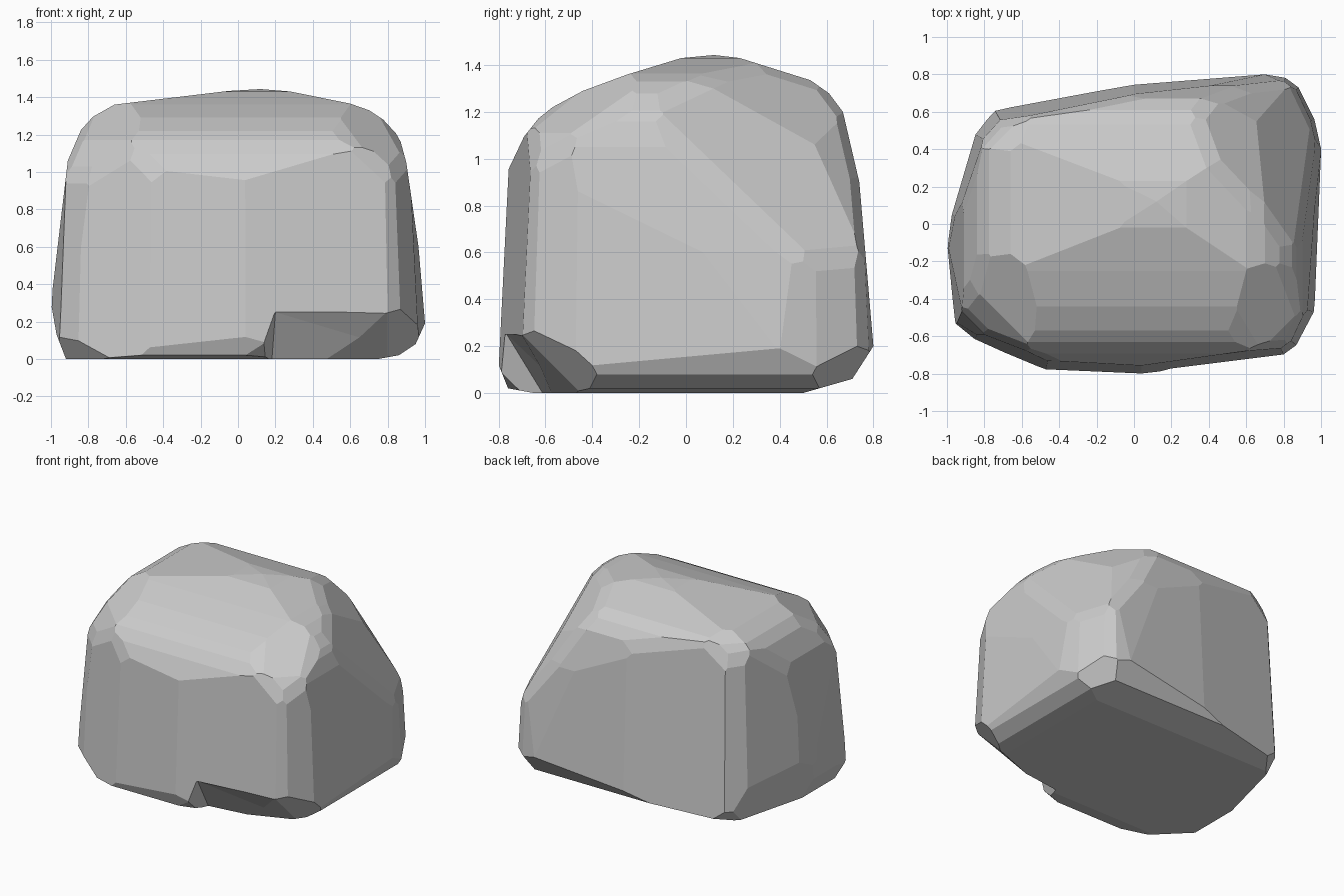
import bpy, bmesh
from mathutils import Vector
from mathutils.geometry import convex_hull_2d

if "Cube" in bpy.data.objects:
    bpy.data.objects.remove(bpy.data.objects["Cube"])

# Silhouette profiles of the boulder
front = [(-.92, 0), (.75, 0), (.86, .02), (.95, .08), (1, .19), (.965, .6), (.9, 1.05),
         (.87, 1.16), (.82, 1.25), (.7, 1.33), (.6, 1.365), (.28, 1.43), (.12, 1.443),
         (-.05, 1.433), (-.66, 1.36), (-.82, 1.27), (-.91, 1.06), (-1, .3), (-.97, .13)]
side = [(-.65, 0), (.5, 0), (.71, .06), (.8, .2), (.74, .9), (.67, 1.2), (.58, 1.32),
        (.23, 1.43), (.12, 1.443), (-.02, 1.43), (-.25, 1.36), (-.44, 1.29), (-.57, 1.22),
        (-.67, 1.14), (-.76, .95), (-.78, .85), (-.8, .12), (-.76, .02)]
plan = [(-1, -.13), (-.95, -.53), (-.85, -.61), (-.47, -.77), (.04, -.795), (.8, -.7),
        (.87, -.65), (.96, -.47), (1, .4), (.96, .56), (.88, .73), (.81, .78), (.7, .8),
        (0, .74), (-.74, .6), (-.85, .48), (-.98, .05)]

# Corner chips: outward normal and plane offset
chips = [((.277, .118, .164), .42), ((.2, .2, .17), .421), ((.22, .16, .25), .497),  # shoulder
         ((-1, -1, 1), 2.37), ((1, -1, 1), 2.46), ((-1, 1, 1), 2.47),
         ((-1, -1, 2), 3.54), ((1, -1, 2), 3.57), ((-1, 1, 2), 3.77), ((-1, -1, .13), 1.51),
         ((-1, -1, -1), 1.37), ((-1, 1, -1), 1.25), ((1, 1, -1), 1.41),
         ((1, -1, -1), 1.25), ((-.968, .25, -.25), .875)]

bm = bmesh.new()
bmesh.ops.create_cube(bm, size=4)


def chip(point, normal):
    bmesh.ops.bisect_plane(bm, geom=bm.verts[:] + bm.edges[:] + bm.faces[:], dist=1e-5,
                           plane_co=point, plane_no=normal, clear_outer=True)
    rim = [e for e in bm.edges if e.is_boundary]
    if rim:
        bmesh.ops.holes_fill(bm, edges=rim, sides=0)


def carve(profile, place, lean=0.0):
    pts = [Vector(profile[i]) for i in convex_hull_2d(profile)]
    mid = sum(pts, Vector((0, 0))) / len(pts)
    for p, q in zip(pts, pts[1:] + pts[:1]):
        n = Vector((q.y - p.y, p.x - q.x)).normalized()
        if n.dot(p - mid) < 0:
            n = -n
        normal = Vector(place(n.x, n.y, 0)) + Vector((0, 0, lean))
        chip(Vector(place(p.x, p.y, .2)), normal.normalized())


def clean(bm):
    bmesh.ops.remove_doubles(bm, verts=bm.verts[:], dist=.006)
    hull = bmesh.ops.convex_hull(bm, input=bm.verts[:])
    junk = {g for k in ("geom_interior", "geom_unused") for g in hull[k]
            if isinstance(g, bmesh.types.BMVert)}
    bmesh.ops.delete(bm, geom=[v for v in junk if v.is_valid], context='VERTS')
    bmesh.ops.dissolve_limit(bm, angle_limit=.02, verts=bm.verts[:], edges=bm.edges[:])
    bmesh.ops.recalc_face_normals(bm, faces=bm.faces[:])


def make(name, bm):
    mesh = bpy.data.meshes.new(name)
    bm.to_mesh(mesh)
    bm.free()
    obj = bpy.data.objects.new(name, mesh)
    bpy.context.collection.objects.link(obj)
    return obj


# Carve the block from three directions
carve(front, lambda a, b, c: (a, 0, b))
carve(side, lambda a, b, c: (0, a, b))
carve(plan, lambda a, b, c: (a, b, c), lean=.05)
for n, d in chips:
    n = Vector(n)
    chip(n * (d / n.length_squared), n.normalized())

# Slope below the front right
a, b, c = Vector((.04, -.79, .05)), Vector((.8, -.7, .25)), Vector((.8, -.45, 0))
n = (b - a).cross(c - a).normalized()
chip(a, n if n.z < 0 else -n)
clean(bm)

# Wear down the sharpest long edges above the base
worn = []
for e in bm.edges:
    if len(e.link_faces) == 2 and e.calc_length() > .12:
        angle = e.calc_face_angle()
        mid = (e.verts[0].co + e.verts[1].co) / 2
        n = (e.link_faces[0].normal + e.link_faces[1].normal).normalized()
        if angle > .45 and mid.z > .3 and n.z > .15:
            worn.append((mid - n * .025 * angle, n))
for p, n in worn:
    chip(p, n)
clean(bm)
boulder = make("boulder", bm)

# Hollow under the front right, cut with a wedge
wedge = bmesh.new()
for co in [(.2, -.765, .25), (.2, -1, .25), (.18, -.6, -.02), (.02, -1, -.02),
           (1.1, -.67, .25), (1.1, -1, .25), (1.1, -.48, -.02), (1.1, -1, -.02)]:
    wedge.verts.new(co)
clean(wedge)
cutter = make("hollow_cutter", wedge)
cutter.hide_render = True
mod = boulder.modifiers.new("hollow", 'BOOLEAN')
mod.operation = 'DIFFERENCE'
mod.solver = 'EXACT'
mod.object = cutter
bpy.context.view_layer.objects.active = boulder
boulder.select_set(True)
bpy.ops.object.modifier_apply(modifier=mod.name)
bpy.data.objects.remove(cutter)
